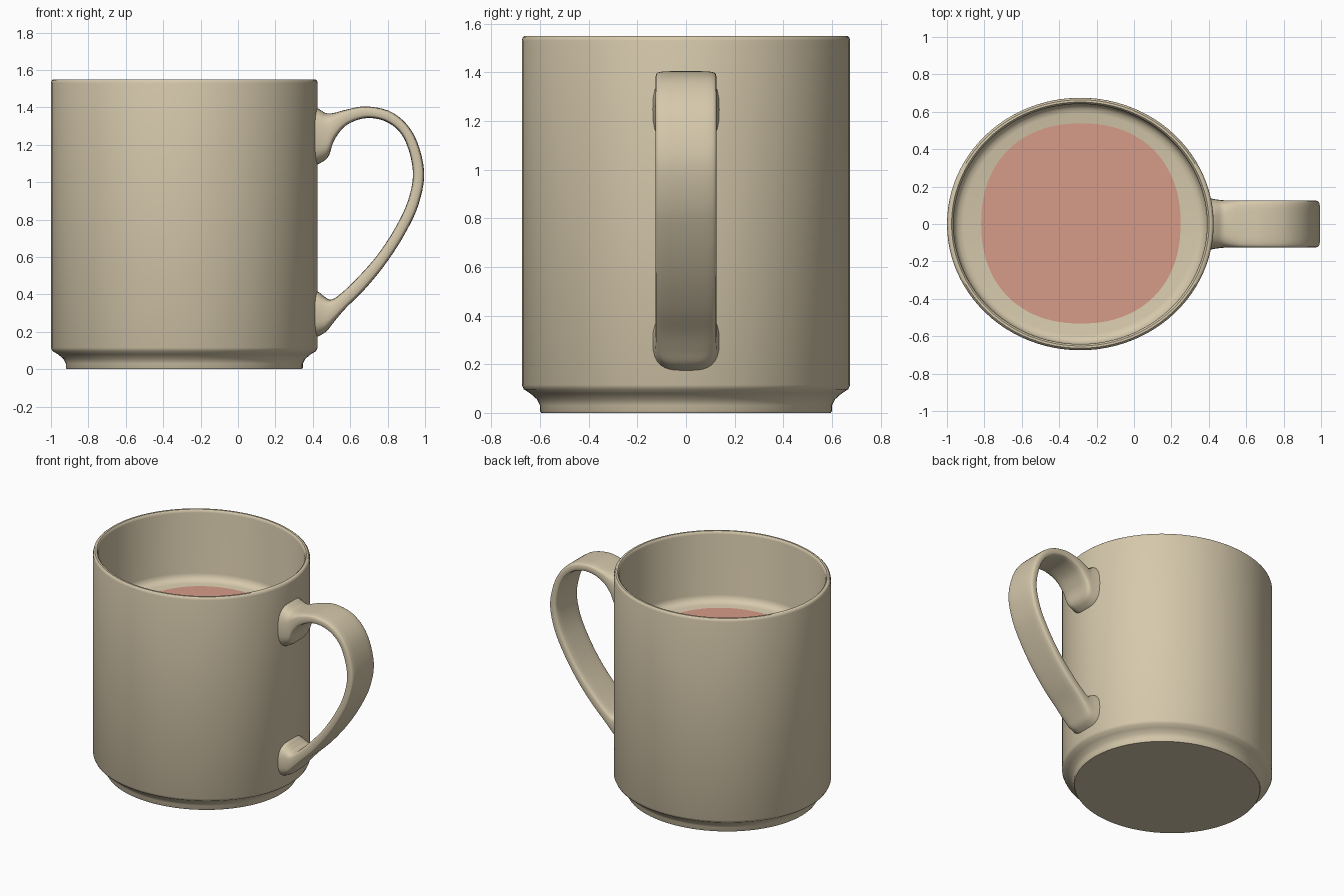
import bpy, bmesh, math
from mathutils import Vector

if "Cube" in bpy.data.objects:
    bpy.data.objects.remove(bpy.data.objects["Cube"])

CX, SX = -0.287, 1.056      # body centre in x, slight x stretch of the round body
FLOOR = 1.05                # level of the surface inside the mug


def material(name, rgb):
    m = bpy.data.materials.new(name)
    m.diffuse_color = (*rgb, 1)
    m.use_nodes = True
    m.node_tree.nodes["Principled BSDF"].inputs["Base Color"].default_value = m.diffuse_color
    return m


def finish(name, bm, mat, angle=40):
    bmesh.ops.recalc_face_normals(bm, faces=bm.faces)
    me = bpy.data.meshes.new(name)
    bm.to_mesh(me)
    bm.free()
    ob = bpy.data.objects.new(name, me)
    bpy.context.collection.objects.link(ob)
    me.materials.append(mat)
    bpy.ops.object.select_all(action='DESELECT')
    ob.select_set(True)
    bpy.context.view_layer.objects.active = ob
    bpy.ops.object.shade_smooth_by_angle(angle=math.radians(angle))
    return ob


def loft(bm, rings):
    """Join closed rings of points with quads and cap both ends."""
    vs = [[bm.verts.new(p) for p in r] for r in rings]
    n = len(vs[0])
    for a, b in zip(vs, vs[1:]):
        for i in range(n):
            j = (i + 1) % n
            bm.faces.new((a[i], a[j], b[j], b[i]))
    bm.faces.new(vs[0])
    bm.faces.new(vs[-1])


def spow(v, e):
    return math.copysign(abs(v) ** e, v)


clay = material("beige_ceramic", (0.67, 0.58, 0.41))
pink = material("pink_drink", (0.67, 0.33, 0.25))

# Mug body: foot, flare, wall, rounded rim, inner wall and inner surface
profile = [(0.595, 0), (0.60, 0.008), (0.60, 0.03), (0.612, 0.055), (0.64, 0.08),
           (0.667, 0.097), (0.675, 0.115), (0.675, 1.53), (0.672, 1.543), (0.664, 1.55),
           (0.652, 1.55), (0.645, 1.543), (0.642, 1.53), (0.642, FLOOR + 0.05),
           (0.636, FLOOR + 0.025), (0.618, FLOOR + 0.007), (0.592, FLOOR)]
N = 96
bm = bmesh.new()
loft(bm, [[(CX + SX * r * math.cos(2 * math.pi * i / N), r * math.sin(2 * math.pi * i / N), z)
           for i in range(N)] for r, z in profile])
finish("mug_body", bm, clay)

# Drink: thin, slightly squarish disc
bm = bmesh.new()
rings = []
for z in (FLOOR - 0.003, FLOOR + 0.004):
    rings.append([(CX + 0.003 + 0.533 * spow(math.cos(2 * math.pi * i / N), 0.9),
                   0.003 + 0.535 * spow(math.sin(2 * math.pi * i / N), 0.9), z) for i in range(N)])
loft(bm, rings)
finish("drink_surface", bm, pink)

# Handle: (outer x, outer z, inner x, inner z) stations from top root to bottom root
stations = [(0.402, 1.41, 0.402, 1.085), (0.435, 1.39, 0.445, 1.105), (0.475, 1.368, 0.485, 1.14),
            (0.52, 1.372, 0.515, 1.225), (0.58, 1.388, 0.58, 1.305), (0.69, 1.405, 0.69, 1.343),
            (0.83, 1.37, 0.805, 1.317), (0.94, 1.255, 0.89, 1.23), (0.995, 1.06, 0.935, 1.06),
            (0.965, 0.88, 0.91, 0.905), (0.89, 0.72, 0.84, 0.755), (0.79, 0.565, 0.745, 0.61),
            (0.68, 0.43, 0.635, 0.485), (0.575, 0.325, 0.545, 0.40), (0.515, 0.255, 0.495, 0.372),
            (0.475, 0.205, 0.46, 0.39), (0.437, 0.18, 0.435, 0.41), (0.402, 0.165, 0.402, 0.425)]
S = [Vector(s) for s in stations]


def spline(t):
    """Catmull-Rom through the stations."""
    k = min(int(t), len(S) - 2)
    u = t - k
    p0, p1, p2, p3 = (S[max(0, min(len(S) - 1, k + d))] for d in (-1, 0, 1, 2))
    return 0.5 * (2 * p1 + (p2 - p0) * u + (2 * p0 - 5 * p1 + 4 * p2 - p3) * u * u
                  + (3 * p1 - p0 - 3 * p2 + p3) * u ** 3)


STEPS, M = 5, 32
rings = []
for q in range((len(S) - 1) * STEPS + 1):
    t = q / STEPS
    p = spline(t)
    outer, inner = Vector((p[0], 0, p[1])), Vector((p[2], 0, p[3]))
    mid, half = (outer + inner) / 2, (outer - inner) / 2
    root = max(0.0, 1 - min(t, len(S) - 1 - t) / 4)      # 1 at the roots, 0 along the strap
    e = 0.4 + 0.35 * root
    w = 0.125 + 0.015 * root ** 3
    rings.append([mid + half * spow(math.sin(2 * math.pi * i / M), e)
                  + Vector((0, w * spow(math.cos(2 * math.pi * i / M), e), 0)) for i in range(M)])
bm = bmesh.new()
loft(bm, rings)
finish("handle", bm, clay, 60)
